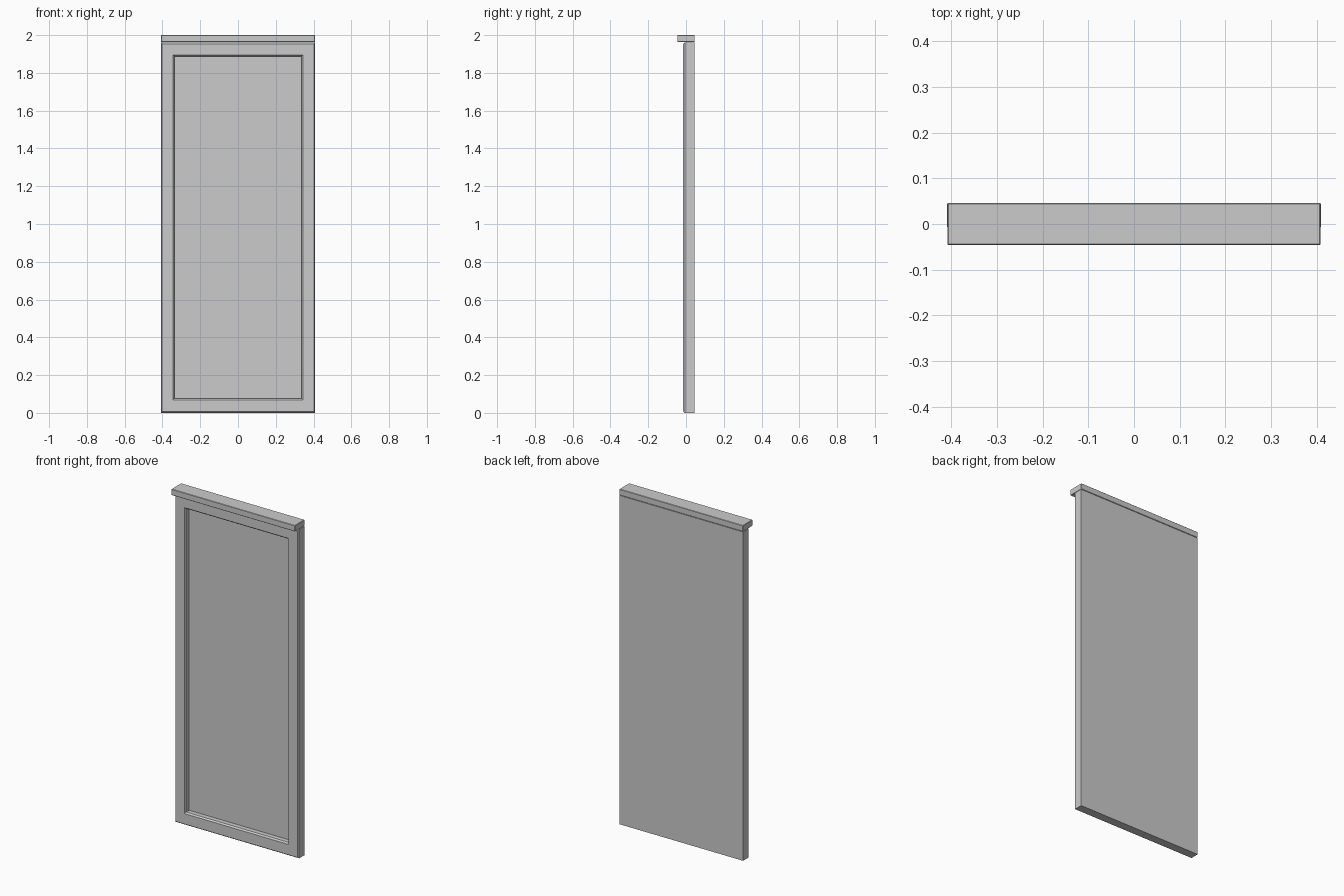
import bpy, bmesh

if "Cube" in bpy.data.objects:
    bpy.data.objects.remove(bpy.data.objects["Cube"])


def finish(bm, name):
    bmesh.ops.recalc_face_normals(bm, faces=bm.faces)
    mesh = bpy.data.meshes.new(name)
    bm.to_mesh(mesh)
    bm.free()
    obj = bpy.data.objects.new(name, mesh)
    bpy.context.collection.objects.link(obj)


def loft(name, rings):
    """Join rectangular rings (half width, z bottom, z top, y) and cap both ends."""
    bm = bmesh.new()
    loops = []
    for w, z0, z1, y in rings:
        corners = ((-w, z0), (w, z0), (w, z1), (-w, z1))
        loops.append([bm.verts.new((x, y, z)) for x, z in corners])
    for a, b in zip(loops, loops[1:]):
        for i in range(4):
            j = (i + 1) % 4
            bm.faces.new((a[i], a[j], b[j], b[i]))
    bm.faces.new(loops[0])
    bm.faces.new(loops[-1])
    finish(bm, name)


def bevelled_box(name, size, centre, bevel):
    bm = bmesh.new()
    bmesh.ops.create_cube(bm, size=1)
    bmesh.ops.scale(bm, vec=size, verts=bm.verts)
    bmesh.ops.translate(bm, vec=centre, verts=bm.verts)
    bmesh.ops.bevel(bm, geom=bm.edges[:], offset=bevel, segments=1, affect='EDGES')
    finish(bm, name)


# Panel: flat back, chamfered front frame, recessed centre
loft("framed_panel", [
    (0.4085, 0.0, 1.962, 0.045),     # back
    (0.4085, 0.0, 1.962, -0.006),    # side edge
    (0.402, 0.007, 1.953, -0.015),   # outer chamfer
    (0.344, 0.069, 1.895, -0.015),   # frame face
    (0.337, 0.077, 1.888, -0.007),   # inner chamfer
    (0.337, 0.077, 1.888, 0.021),    # recess floor
])

# Cap rail along the top, finely chamfered on every edge
bevelled_box("top_rail", (0.816, 0.092, 0.036), (0, 0, 1.982), 0.002)
